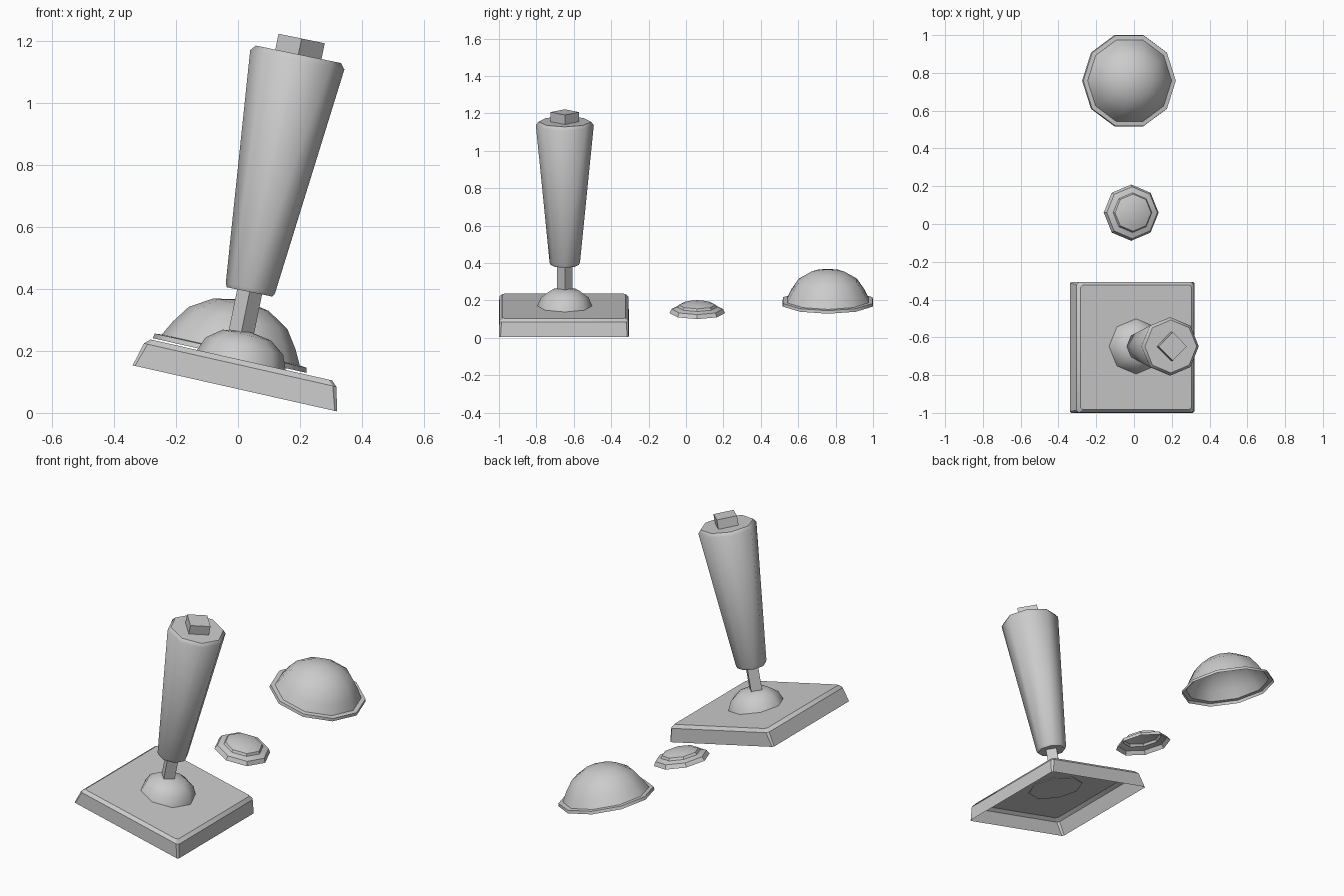
import bpy, bmesh, math
from mathutils import Matrix

if "Cube" in bpy.data.objects:
    bpy.data.objects.remove(bpy.data.objects["Cube"])

TILT = math.radians(12.7)     # slope of plate and loose caps
LEAN = math.radians(11.6)     # lean of the stick


def loft(name, rings, loc, angle, cap_bottom=False, smooth=40):
    """Skin a stack of rings from bottom to top; one-point rings are tips."""
    bm = bmesh.new()
    vs = [[bm.verts.new(p) for p in ring] for ring in rings]
    for a, b in zip(vs, vs[1:]):
        n = len(a)
        for i in range(n):
            j = (i + 1) % n
            if len(b) == 1:
                bm.faces.new((a[i], a[j], b[0]))
            else:
                bm.faces.new((a[i], a[j], b[j], b[i]))
    if len(vs[-1]) > 1:
        bm.faces.new(vs[-1])
    if cap_bottom:
        bm.faces.new(vs[0][::-1])
    bm.transform(Matrix.Rotation(angle, 4, 'Y'))
    mesh = bpy.data.meshes.new(name)
    bm.to_mesh(mesh)
    bm.free()
    ob = bpy.data.objects.new(name, mesh)
    bpy.context.collection.objects.link(ob)
    ob.location = loc
    if smooth:
        bpy.ops.object.select_all(action='DESELECT')
        ob.select_set(True)
        bpy.context.view_layer.objects.active = ob
        bpy.ops.object.shade_smooth_by_angle(angle=math.radians(smooth))
    return ob


def lathe(profile, sides):
    """Rings of a regular polygon with corners on the x axis."""
    out = []
    for r, z in profile:
        if r == 0:
            out.append([(0, 0, z)])
        else:
            out.append([(r * math.cos(2 * math.pi * i / sides),
                         r * math.sin(2 * math.pi * i / sides), z)
                        for i in range(sides)])
    return out


def chamfered_rect(x, y, c, z):
    return [(x, -y + c, z), (x, y - c, z), (x - c, y, z), (-x + c, y, z),
            (-x, y - c, z), (-x, -y + c, z), (-x + c, -y, z), (x - c, -y, z)]


PLATE = (-0.01, -0.653, 0.079)
STICK = (0.0375, -0.648, 0.39)

# Base plate: hollow, open underneath
loft("base_plate", [chamfered_rect(0.338, 0.347, 0.008, 0),
                    chamfered_rect(0.318, 0.345, 0.012, 0.077),
                    chamfered_rect(0.300, 0.330, 0.012, 0.094)],
     PLATE, TILT, smooth=30)

# Pivot dome on the plate
loft("pivot_dome", lathe([(0.148, 0.09), (0.128, 0.14), (0.08, 0.176), (0, 0.19)], 8),
     (PLATE[0], -0.648, PLATE[2]), TILT, cap_bottom=True, smooth=50)

# Stick: rod, tapered grip and square top knob
loft("stick_rod", lathe([(0.041, -0.2), (0.041, 0.02)], 4),
     STICK, LEAN, cap_bottom=True, smooth=0)
loft("grip", lathe([(0.075, 0), (0.081, 0.012), (0.155, 0.764), (0.140, 0.782)], 8),
     STICK, LEAN, cap_bottom=True, smooth=50)
loft("top_knob", lathe([(0.076, 0.775), (0.076, 0.834)], 4),
     STICK, LEAN, cap_bottom=True, smooth=0)

# Small loose collar: flared ring with a low dome
loft("small_collar", lathe([(0.149, 0), (0.137, 0.022), (0.105, 0.032),
                            (0.098, 0.045), (0.065, 0.056), (0, 0.062)], 8),
     (-0.015, 0.06, 0.133), TILT, smooth=30)

# Large loose dust cover: rimmed dome
loft("dust_cover", lathe([(0.254, 0), (0.251, 0.016), (0.228, 0.018), (0.203, 0.066),
                          (0.163, 0.124), (0.0916, 0.168), (0, 0.185)], 10),
     (-0.027, 0.7585, 0.185), TILT, smooth=42)
